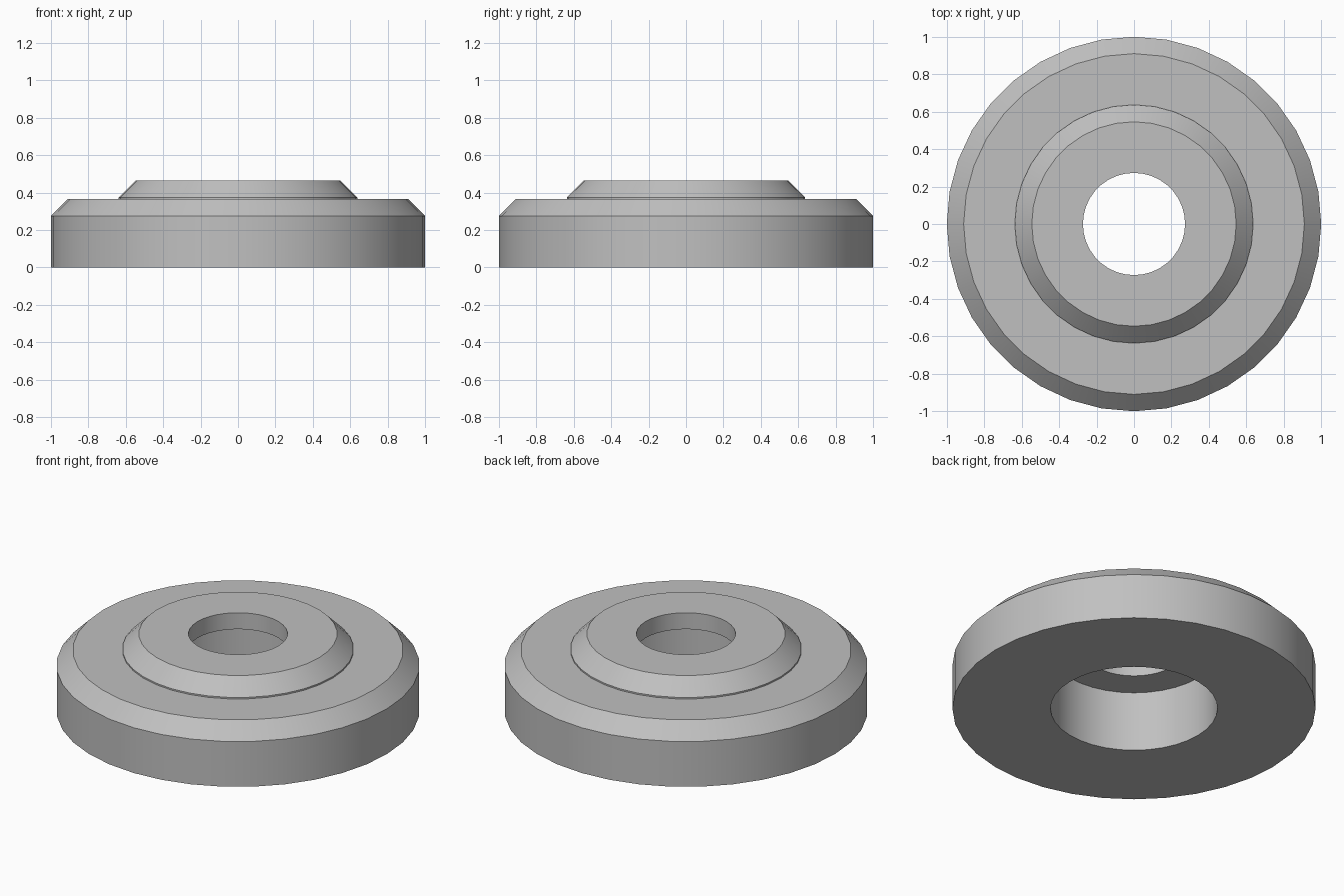
import bpy, bmesh
from math import radians
from mathutils import Matrix, Vector

cube = bpy.data.objects.get("Cube")
if cube:
    bpy.data.objects.remove(cube, do_unlink=True)

SEGMENTS = 36

# Plain grey metal
grey = bpy.data.materials.new("grey_metal")
grey.use_nodes = True
colour = (0.53, 0.53, 0.53, 1)
grey.diffuse_color = colour
grey.node_tree.nodes["Principled BSDF"].inputs["Base Color"].default_value = colour


def lathe(name, profile):
    """Spin a closed (radius, height) profile around z."""
    bm = bmesh.new()
    verts = [bm.verts.new((r, 0, z)) for r, z in profile]
    edges = [bm.edges.new((v, verts[i - 1])) for i, v in enumerate(verts)]
    bmesh.ops.spin(bm, geom=verts + edges, cent=(0, 0, 0), axis=(0, 0, 1),
                   angle=radians(360), steps=SEGMENTS, use_merge=True)
    bmesh.ops.remove_doubles(bm, verts=bm.verts, dist=0.0001)
    bmesh.ops.recalc_face_normals(bm, faces=bm.faces)
    mesh = bpy.data.meshes.new(name)
    bm.to_mesh(mesh)
    bm.free()
    mesh.materials.append(grey)
    obj = bpy.data.objects.new(name, mesh)
    bpy.context.collection.objects.link(obj)
    bpy.ops.object.select_all(action="DESELECT")
    obj.select_set(True)
    bpy.context.view_layer.objects.active = obj
    bpy.ops.object.shade_smooth_by_angle(angle=radians(30))
    return obj


# Chamfered disc, raised collar, through hole and wide recess underneath
lathe("stepped_washer", [
    (0.46, 0), (1, 0), (1, 0.275), (0.91, 0.365),   # disc
    (0.637, 0.365), (0.637, 0.374), (0.546, 0.465),  # collar
    (0.273, 0.465), (0.273, 0.365), (0.46, 0.365),   # hole and recess
])
